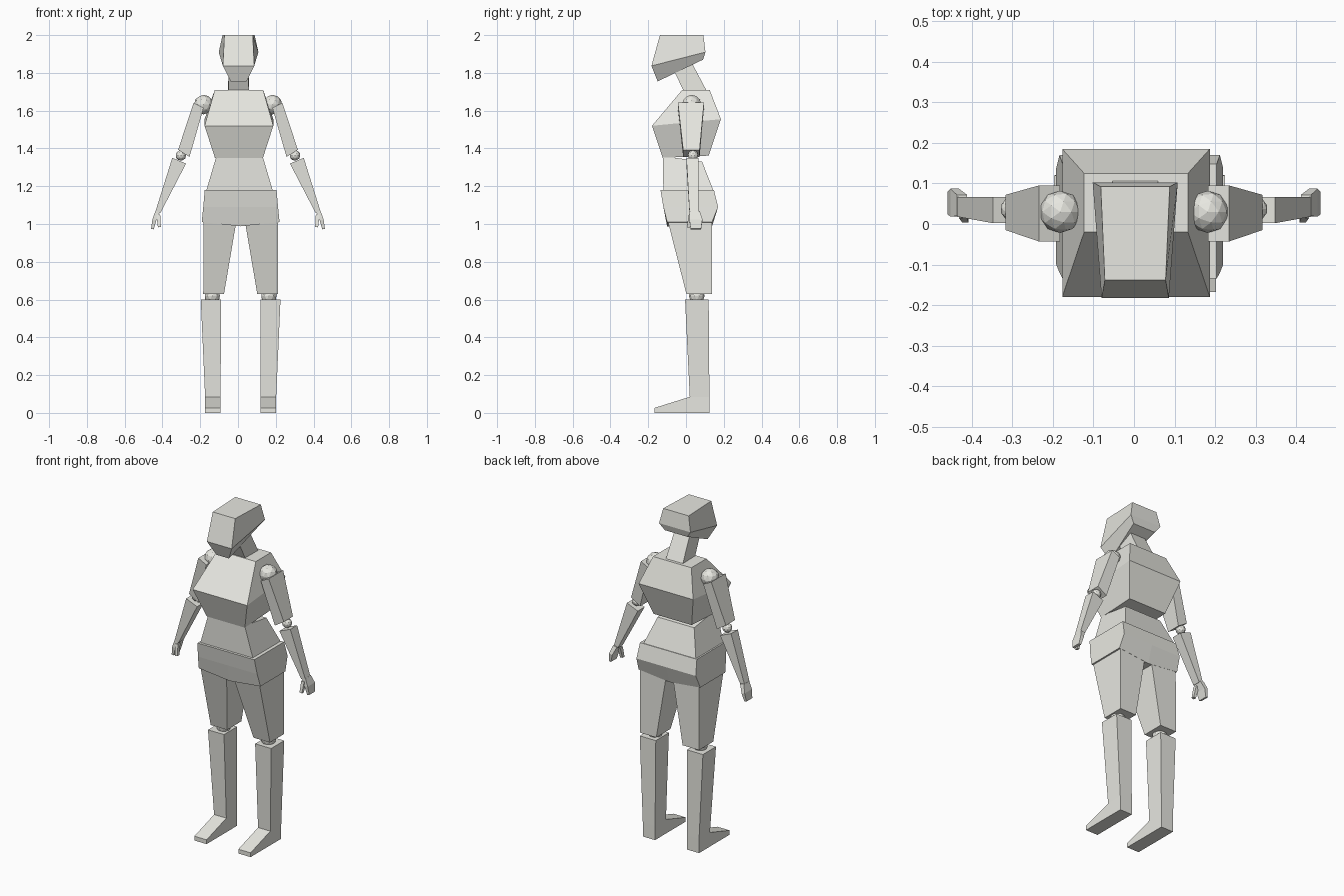
import bpy, bmesh

if "Cube" in bpy.data.objects:
    bpy.data.objects.remove(bpy.data.objects["Cube"])

# pale warm grey for the whole figure
pale = bpy.data.materials.new("pale_clay")
pale.diffuse_color = (0.80, 0.80, 0.75, 1)
pale.use_nodes = True
pale.node_tree.nodes["Principled BSDF"].inputs["Base Color"].default_value = pale.diffuse_color


def loft(name, rings):
    """Closed flat-faced solid through a stack of equal-length rings."""
    bm = bmesh.new()
    loops = [[bm.verts.new(p) for p in r] for r in rings]
    n = len(loops[0])
    for a, b in zip(loops, loops[1:]):
        for i in range(n):
            j = (i + 1) % n
            bm.faces.new((a[i], a[j], b[j], b[i]))
    bm.faces.new(loops[0])
    bm.faces.new(loops[-1])
    bmesh.ops.recalc_face_normals(bm, faces=bm.faces)
    me = bpy.data.meshes.new(name)
    bm.to_mesh(me)
    bm.free()
    me.materials.append(pale)
    ob = bpy.data.objects.new(name, me)
    bpy.context.collection.objects.link(ob)
    return ob


def body(name, sections, cx=0.003):
    """Section: front (half width, y, z), back (half width, y, z)."""
    rings = []
    for (wf, yf, zf), (wb, yb, zb) in sections:
        rings.append([(cx - wf, yf, zf), (cx + wf, yf, zf),
                      (cx + wb, yb, zb), (cx - wb, yb, zb)])
    return loft(name, rings)


def limb(name, s, sections, cx=0.0):
    """Section: inner x, z, outer x, z, front y, back y; s picks the side."""
    rings = []
    for xi, zi, xo, zo, yf, yb in sections:
        a, b = cx + s * xi, cx + s * xo
        rings.append([(a, yf, zi), (b, yf, zo), (b, yb, zo), (a, yb, zi)])
    return loft(name, rings)


def ball(name, loc, r, sub=2):
    bpy.ops.mesh.primitive_ico_sphere_add(subdivisions=sub, radius=r, location=loc)
    bpy.context.object.name = name
    bpy.context.object.data.materials.append(pale)


HIP_X = 0.014

# head and neck
body("head", [((.075, -.138, 2.0), (.085, .092, 2.0)),
              ((.083, -.183, 1.837), (.105, .103, 1.91)),
              ((.042, -.15, 1.755), (.075, .09, 1.87))])
body("neck", [((.055, -.01, 1.70), (.057, .112, 1.70)),
              ((.05, -.068, 1.82), (.05, .022, 1.87))])

# torso
body("chest", [((.128, -.02, 1.71), (.128, .125, 1.71)),
               ((.182, -.18, 1.52), (.182, .185, 1.555)),
               ((.127, -.123, 1.35), (.127, .12, 1.362))], .005)
body("abdomen", [((.122, -.122, 1.36), (.122, .085, 1.33)),
                 ((.178, -.12, 1.17), (.178, .148, 1.17))], .008)

# hips, with the lower edge dipping at the middle
rings = []
for w, yf, yb, z, dip in ((.19, -.135, .148, 1.18, 0), (.198, -.12, .17, 1.09, 0),
                          (.206, -.10, .138, 1.01, .022)):
    rings.append([(HIP_X - w, yf, z), (HIP_X, yf, z - dip), (HIP_X + w, yf, z),
                  (HIP_X + w, yb, z), (HIP_X, yb, z - dip), (HIP_X - w, yb, z)])
loft("hips", rings)

for s, side in ((-1, "right"), (1, "left")):
    # legs
    limb("thigh_" + side, s, [(.02, 1.03, .197, 1.03, -.10, .137),
                              (.088, .63, .198, .63, .002, .138)], HIP_X)
    ball("knee_" + side, (HIP_X + s * .15, .057, .62), .042)
    limb("shin_" + side, s, [(.104, .60, .211, .60, -.005, .12),
                             (.106, .085, .188, .085, .02, .124)], HIP_X)
    foot = [(-.168, 0), (-.168, .026), (.02, .085), (.124, .085), (.124, 0)]
    loft("foot_" + side, [[(HIP_X + s * x, y, z) for y, z in foot]
                          for x in (.106, .188)])
    # arms
    ball("shoulder_" + side, (s * .182, .03, 1.632), .052)
    limb("upper_arm_" + side, s, [(.182, 1.615, .235, 1.642, -.043, .095),
                                  (.257, 1.355, .317, 1.393, -.015, .072)])
    ball("elbow_" + side, (s * .302, .037, 1.363), .028)
    limb("forearm_" + side, s, [(.275, 1.32, .348, 1.35, .002, .067),
                                (.41, 1.06, .436, 1.07, .018, .066)])
    # hands
    limb("hand_" + side, s, [(.412, 1.066, .437, 1.07, .02, .072),
                             (.432, 1.02, .453, 1.025, .018, .087),
                             (.446, .972, .460, .975, .024, .08)])
    limb("thumb_" + side, s, [(.412, 1.05, .432, 1.05, .015, .04),
                              (.408, .985, .424, .982, .004, .022)])
